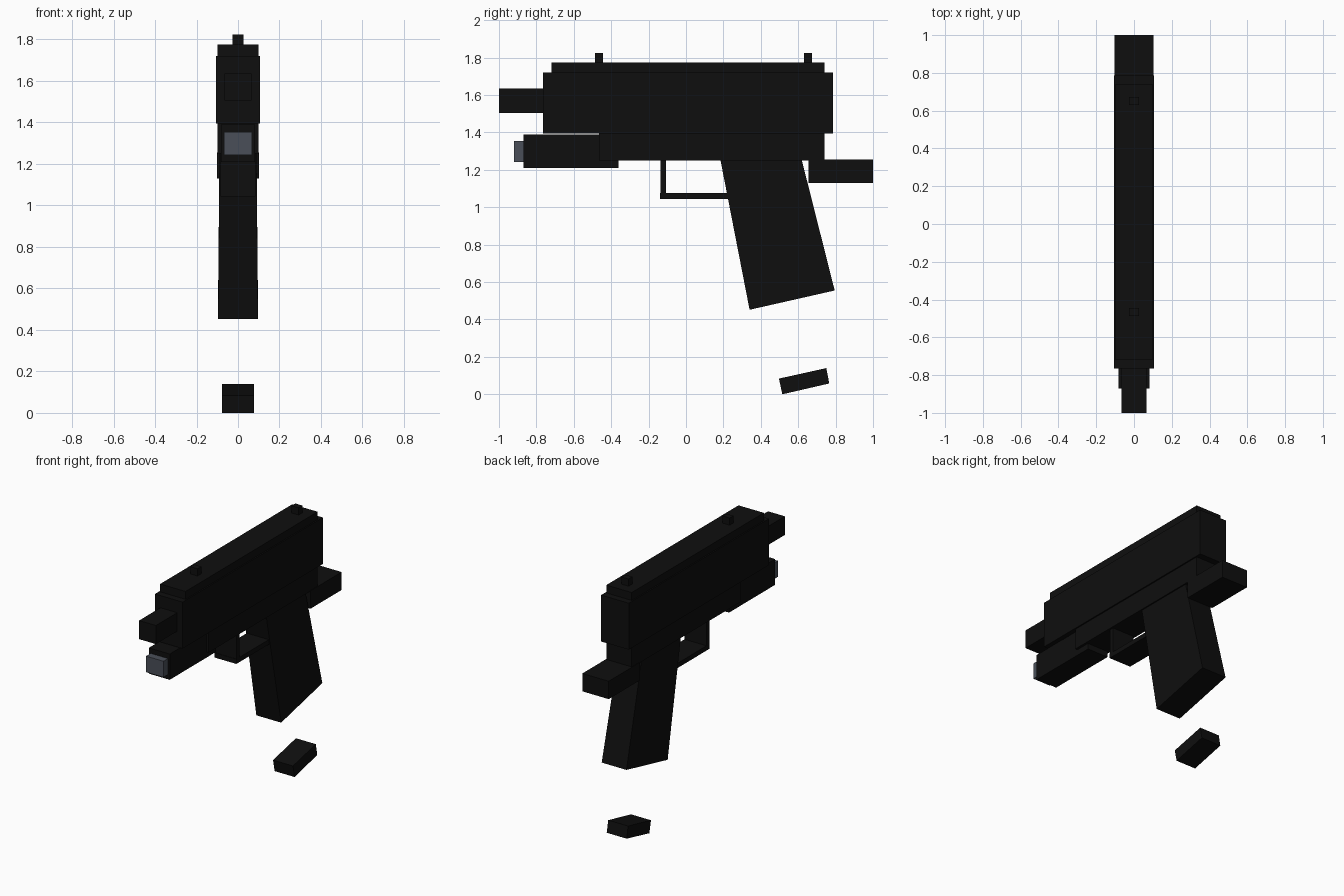
import bpy

if "Cube" in bpy.data.objects:
    bpy.data.objects.remove(bpy.data.objects["Cube"])


def make_material(name, color):
    mat = bpy.data.materials.new(name)
    mat.diffuse_color = (*color, 1.0)
    mat.use_nodes = True
    mat.node_tree.nodes["Principled BSDF"].inputs["Base Color"].default_value = mat.diffuse_color
    return mat


black = make_material("matte black", (0.0045, 0.0045, 0.0045))
glass = make_material("grey blue lens", (0.068, 0.078, 0.098))


def prism(name, profile, half_widths, mat=black):
    """Extrude a four-point side profile (y, z) across x; a half width per corner gives a taper."""
    n = len(profile)
    verts = [(s * w, y, z) for s in (-1, 1) for (y, z), w in zip(profile, half_widths)]
    faces = [tuple(reversed(range(n))), tuple(range(n, 2 * n))]
    faces += [(i, (i + 1) % n, (i + 1) % n + n, i + n) for i in range(n)]
    mesh = bpy.data.meshes.new(name)
    mesh.from_pydata(verts, [], faces)
    mesh.materials.append(mat)
    obj = bpy.data.objects.new(name, mesh)
    bpy.context.collection.objects.link(obj)
    return obj


def box(name, half_x, y0, y1, z0, z1, mat=black):
    return prism(name, [(y0, z0), (y1, z0), (y1, z1), (y0, z1)], [half_x] * 4, mat)


# Upper body
box("slide", 0.107, -0.765, 0.785, 1.395, 1.72)
box("top_rib", 0.098, -0.72, 0.74, 1.70, 1.775)
box("frame", 0.098, -0.465, 0.74, 1.25, 1.41)
box("barrel", 0.065, -1.0, -0.75, 1.505, 1.635)
box("rear_tang", 0.102, 0.655, 1.0, 1.13, 1.255)

# Sights
for name, y in (("front_sight", -0.465), ("rear_sight", 0.652)):
    box(name, 0.027, y - 0.021, y + 0.021, 1.76, 1.825)

# Lamp below the barrel
box("lamp_body", 0.081, -0.87, -0.36, 1.21, 1.39)
box("lamp_lens", 0.067, -0.92, -0.86, 1.243, 1.355, glass)

# Trigger guard
box("guard_post", 0.085, -0.137, -0.106, 1.06, 1.26)
box("guard_bar", 0.085, -0.14, 0.25, 1.043, 1.076)

# Raked grip, slightly wider at the foot
prism("grip", [(0.34, 0.452), (0.795, 0.555), (0.607, 1.30), (0.175, 1.30)],
      [0.096, 0.096, 0.089, 0.089])

# Loose base plate under the grip
prism("base_plate", [(0.515, 0.0), (0.766, 0.058), (0.75, 0.14), (0.497, 0.084)], [0.077] * 4)
